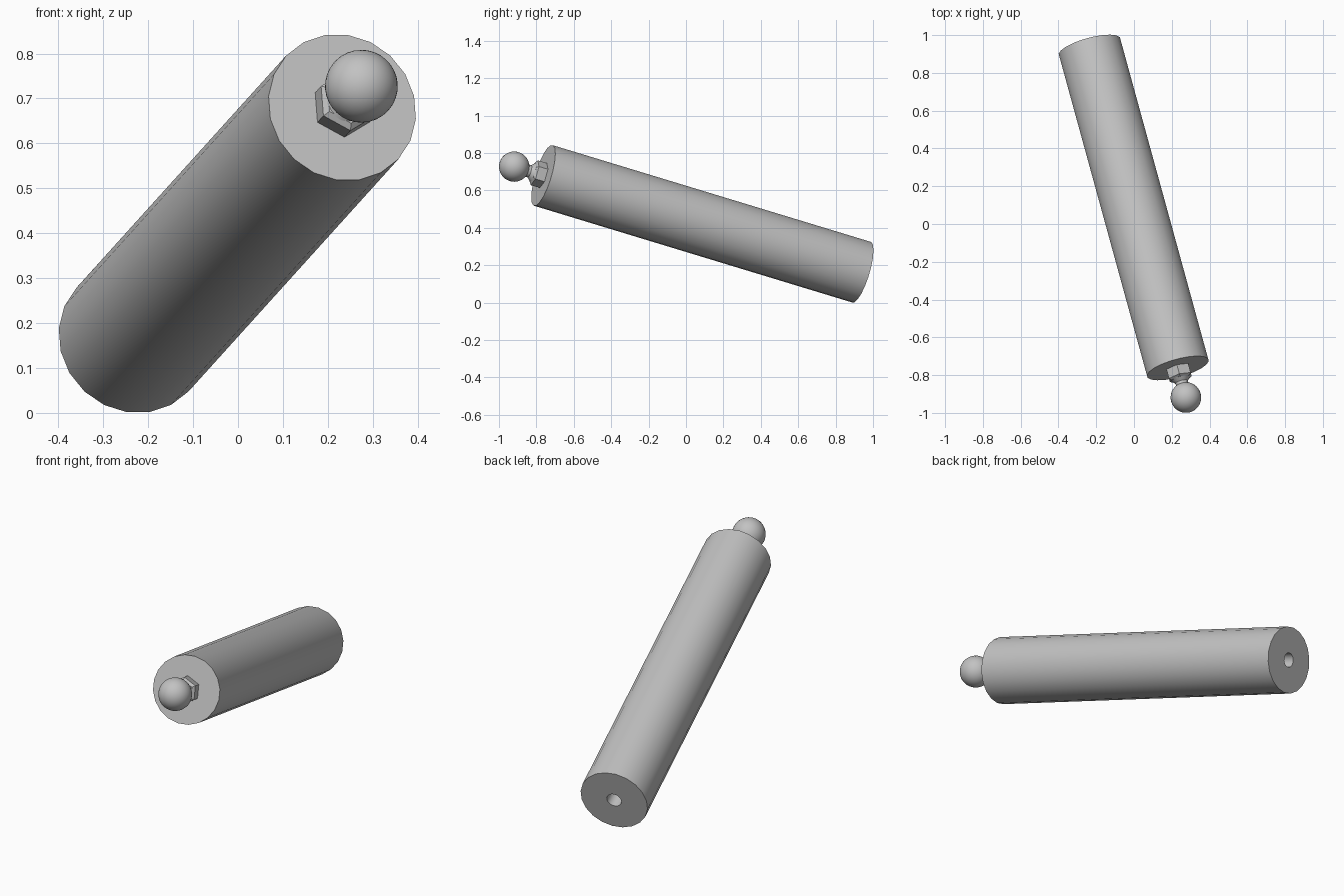
import bpy, bmesh, math
from mathutils import Vector, Matrix

if "Cube" in bpy.data.objects:
    bpy.data.objects.remove(bpy.data.objects["Cube"])

# Material
grey = bpy.data.materials.new("plain grey")
grey.use_nodes = True
grey.diffuse_color = (0.54, 0.54, 0.54, 1)
grey.node_tree.nodes["Principled BSDF"].inputs["Base Color"].default_value = grey.diffuse_color

# Tilted frame: origin at the front end of the handle, local z along its axis
front = Vector((0.232, -0.763, 0.68))
back = Vector((-0.235, 0.938, 0.163))
length = (front - back).length
axis = (front - back).normalized()
up = Vector((0, 0, 1))
up = (up - axis * up.dot(axis)).normalized()
side = up.cross(axis)
frame = Matrix.Translation(front) @ Matrix((side, up, axis)).transposed().to_4x4()


def finish(name, bm, smooth=True):
    bmesh.ops.remove_doubles(bm, verts=bm.verts, dist=1e-5)
    bmesh.ops.recalc_face_normals(bm, faces=bm.faces)
    mesh = bpy.data.meshes.new(name)
    bm.to_mesh(mesh)
    bm.free()
    mesh.materials.append(grey)
    obj = bpy.data.objects.new(name, mesh)
    bpy.context.collection.objects.link(obj)
    obj.matrix_world = frame
    if smooth:
        bpy.ops.object.select_all(action='DESELECT')
        obj.select_set(True)
        bpy.context.view_layer.objects.active = obj
        bpy.ops.object.shade_smooth_by_angle(angle=math.radians(30))
    return obj


def turned(name, profile, sides, start, smooth=True):
    """Revolve (radius, height) points around the local z axis."""
    bm = bmesh.new()
    turn = Matrix.Rotation(math.radians(start), 3, 'Z')
    verts = [bm.verts.new(turn @ Vector((r, 0, h))) for r, h in profile]
    edges = [bm.edges.new(pair) for pair in zip(verts, verts[1:])]
    bmesh.ops.spin(bm, geom=verts + edges, cent=(0, 0, 0), axis=(0, 0, 1),
                   angle=math.tau, steps=sides, use_merge=True)
    return finish(name, bm, smooth)


# Handle with a blind hole in its back end
hole, radius, depth = 0.037, 0.17, 0.25
turned("handle", [(0, depth - length), (hole, depth - length), (hole, -length),
                  (radius, -length), (radius, 0), (0, 0)], 20, 9)

# Hexagonal collar with a chamfered front
turned("hex_collar", [(0, -0.01), (0.069, -0.01), (0.069, 0.052),
                      (0.055, 0.062), (0, 0.062)], 6, 30, smooth=False)

# Tapered neck under the ball
turned("neck", [(0, 0.05), (0.052, 0.06), (0.034, 0.08),
                (0.034, 0.12), (0, 0.12)], 20, 9)

# Ball end
ball = bmesh.new()
bmesh.ops.create_uvsphere(ball, u_segments=32, v_segments=20, radius=0.081,
                          matrix=Matrix.Translation((0, 0, 0.168)))
finish("ball_end", ball)
